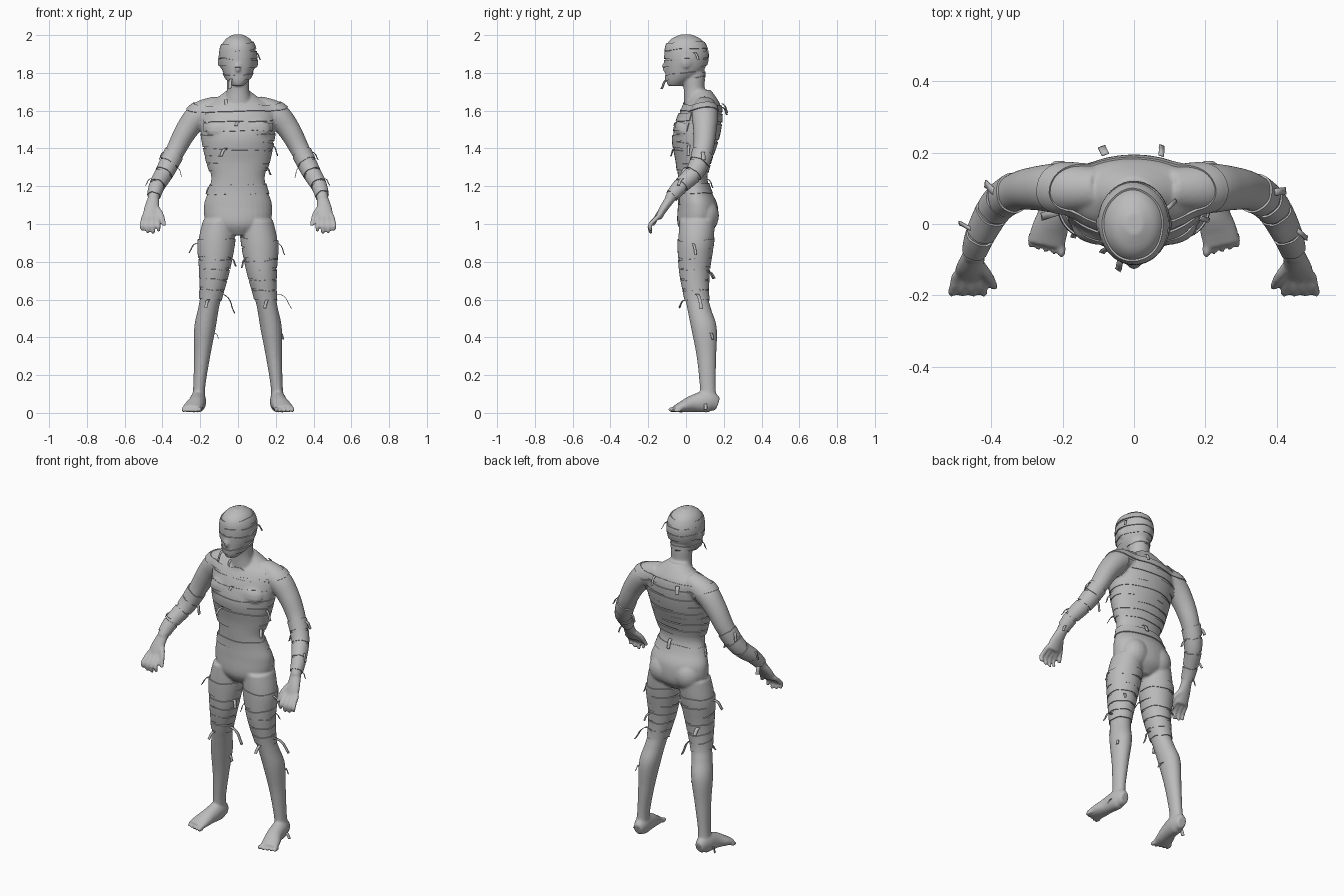
import bpy, bmesh, math, random
from mathutils import Vector

random.seed(4)
if "Cube" in bpy.data.objects:
    bpy.data.objects.remove(bpy.data.objects["Cube"])

cloth = bpy.data.materials.new("grey_cloth")
cloth.use_nodes = True
GREY = (0.5, 0.5, 0.5, 1)
cloth.diffuse_color = GREY
cloth.node_tree.nodes["Principled BSDF"].inputs["Base Color"].default_value = GREY


class Path:
    """Smooth tube through stations (x, y, z, radius across, radius deep)."""

    def __init__(self, stations, side=1, flat=True):
        self.s = [Vector(p) for p in stations]
        self.side, self.flat = side, flat

    def sample(self, t):
        last = len(self.s) - 1
        t = min(max(t, 0), last)
        i = min(int(t), last - 1)
        a, b, c, d = (self.s[min(max(i + k, 0), last)] for k in (-1, 0, 1, 2))
        f = t - i
        return b + (c - a) * (f / 2) + (a * 2 - b * 5 + c * 4 - d) * (f * f / 2) \
            + (b * 3 - a - c * 3 + d) * (f ** 3 / 2)

    def at(self, t, ang, off=0):
        p = self.sample(t)
        axis = Vector((0, 0, 1))
        if not self.flat:
            axis = Vector((self.sample(t + .05) - self.sample(t - .05))[:3]).normalized()
        u = (Vector((1, 0, 0)) - axis * axis.x).normalized()
        v = axis.cross(u)
        q = Vector(p[:3]) + u * (math.cos(ang) * (p[3] + off)) + v * (math.sin(ang) * (p[4] + off))
        q.x *= self.side
        return q

    def find(self, z):
        n = 20 * (len(self.s) - 1)
        return min((k / 20 for k in range(n + 1)), key=lambda t: abs(self.sample(t)[2] - z))


def skin(bm, grid, closed=True, caps=False):
    rows = [[bm.verts.new(p) for p in row] for row in grid]
    n = len(rows[0])
    for r, s in zip(rows, rows[1:]):
        for j in range(n if closed else n - 1):
            k = (j + 1) % n
            bm.faces.new((r[j], r[k], s[k], s[j]))
    if caps:
        bm.faces.new(rows[0])
        bm.faces.new(rows[-1])


def loft(bm, path, segs=32, steps=6):
    n = steps * (len(path.s) - 1)
    skin(bm, [[path.at(k / steps, math.tau * j / segs) for j in range(segs)]
              for k in range(n + 1)], caps=True)


def ball(bm, centre, size):
    made = bmesh.ops.create_uvsphere(bm, u_segments=20, v_segments=12, radius=1)["verts"]
    bmesh.ops.scale(bm, vec=size, verts=made)
    bmesh.ops.translate(bm, vec=centre, verts=made)


def finish(bm, name):
    bmesh.ops.recalc_face_normals(bm, faces=bm.faces)
    for f in bm.faces:
        f.smooth = True
    mesh = bpy.data.meshes.new(name)
    bm.to_mesh(mesh)
    bm.free()
    mesh.materials.append(cloth)
    ob = bpy.data.objects.new(name, mesh)
    bpy.context.collection.objects.link(ob)
    return ob


# Shapes of the main body parts
torso = Path([(0, .05, .94, .07, .06), (0, .06, 1, .165, .105), (0, .062, 1.1, .18, .105),
              (0, .045, 1.18, .155, .085), (0, .035, 1.25, .142, .078), (0, .04, 1.33, .165, .09),
              (0, .05, 1.45, .19, .12), (0, .07, 1.55, .2, .118), (0, .085, 1.62, .185, .1),
              (0, .09, 1.67, .11, .07), (0, .08, 1.71, .055, .05)])
head = Path([(0, -.06, 1.73, .03, .035), (0, -.04, 1.76, .055, .065), (0, -.012, 1.8, .078, .096),
             (0, 0, 1.85, .092, .11), (0, .003, 1.9, .096, .113), (0, 0, 1.945, .087, .104),
             (0, 0, 1.98, .064, .078), (0, 0, 2.003, .025, .03)])
neck = Path([(0, .06, 1.62, .08, .07), (0, .045, 1.7, .06, .056),
             (0, .04, 1.77, .06, .06), (0, .035, 1.84, .06, .06)])
collar = Path([(0, .085, 1.57, .26, .125), (0, .09, 1.68, .2, .1)])
LEG = [(.1, .06, 1.02, .085, .095), (.115, .052, .9, .095, .092), (.125, .045, .75, .076, .077),
       (.143, .055, .62, .058, .063), (.157, .07, .55, .055, .063), (.175, .095, .45, .057, .068),
       (.19, .108, .3, .043, .052), (.205, .115, .14, .032, .042), (.21, .12, .05, .035, .045)]
FOOT = [(.206, .168, .045, .026, .034), (.21, .12, .06, .042, .058), (.22, .04, .05, .045, .046),
        (.237, -.02, .032, .052, .03), (.246, -.06, .021, .052, .018)]
ARM = [(.1, .1, 1.62, .06, .06), (.2, .1, 1.58, .068, .07), (.27, .1, 1.5, .06, .062),
       (.33, .09, 1.39, .051, .053), (.385, .05, 1.28, .045, .045), (.43, -.03, 1.2, .037, .037),
       (.45, -.09, 1.13, .029, .028)]
PALM = [(.445, -.075, 1.145, .029, .027), (.458, -.12, 1.08, .04, .022), (.462, -.147, 1.03, .044, .017)]
THUMB = [(.435, -.11, 1.09, .016, .016), (.405, -.15, 1.045, .014, .014), (.39, -.178, .99, .01, .01)]
limbs = {(s, n): Path(p, s, n == "leg") for s in (1, -1) for n, p in (("leg", LEG), ("arm", ARM))}

# Body: all parts blended into one smooth skin
bm = bmesh.new()
for part in (torso, head, neck):
    loft(bm, part)
ball(bm, (0, -.108, 1.825), (.014, .016, .025))
ball(bm, (0, -.09, 1.785), (.03, .018, .012))
for side in (1, -1):
    ball(bm, (side * .08, .095, 1.045), (.085, .08, .09))
    ball(bm, (side * .08, -.01, 1.5), (.09, .045, .06))
    ball(bm, (side * .09, .0, 1.86), (.012, .025, .035))
    loft(bm, limbs[side, "leg"])
    loft(bm, limbs[side, "arm"])
    for stations in (FOOT, PALM, THUMB):
        loft(bm, Path(stations, side, False), 20)
    for i in range(4):
        x, drop = .428 + i * .023, .012 * abs(i - 1.3)
        tip = x + (i - 1) * .006
        loft(bm, Path([(x, -.14, 1.045, .013, .013), (tip, -.19, .995, .012, .012),
                       (tip - .003, -.185, .944 + drop, .009, .009)], side, False), 12)
    for i in range(5):
        big = .014 if i == 0 else .01
        ball(bm, (side * (.203 + i * .0215), -.07 + i * .006, big + .003), (big * .9, .026, big))
body = finish(bm, "body")
remesh = body.modifiers.new("blend", "REMESH")
remesh.mode, remesh.voxel_size, remesh.use_smooth_shade = "VOXEL", .007, True
soften = body.modifiers.new("soften", "SMOOTH")
soften.factor, soften.iterations = .5, 4


def wraps(name, path, bands, arcs=((0, 360),)):
    """Bandage bands hugging the body between pairs of heights."""
    bm = bmesh.new()
    for low, high in bands:
        lean, turn = random.uniform(-.012, .012), random.uniform(0, math.tau)
        for a, b in arcs:
            closed = b - a == 360
            segs = 56 if closed else 28
            angs = [math.radians(a + (b - a) * j / segs) for j in range(segs + (not closed))]
            grid = []
            for k in range(5):
                z = low + (high - low) * k / 4
                t = path.find(z)
                row = []
                for g in angs:
                    p = path.at(t, g, .008)
                    p.z += lean * math.cos(g + turn) + .002 * math.sin(g * 5 + turn)
                    row.append(p)
                grid.append(row)
            skin(bm, grid, closed)
    ob = finish(bm, name)
    hug = ob.modifiers.new("hug", "SHRINKWRAP")
    hug.target, hug.wrap_mode, hug.offset = body, "ABOVE_SURFACE", .002
    thick = ob.modifiers.new("thickness", "SOLIDIFY")
    thick.thickness, thick.offset = .007, 0
    ob.modifiers.new("crisp_edges", "EDGE_SPLIT").split_angle = math.radians(40)


def stack(low, high, count):
    step = (high - low) / count
    return [(low + i * step, low + (i + .88) * step) for i in range(count)]


# Bandage bands
wraps("head_wraps", head, stack(1.835, 1.965, 3) + [(1.765, 1.795)])
wraps("chest_wraps", torso, stack(1.28, 1.48, 5))
wraps("upper_chest_wraps", torso, stack(1.49, 1.59, 2), ((205, 335), (25, 155)))
wraps("waist_wraps", torso, [(1.16, 1.21)])
wraps("collar_wrap", collar, [(1.6, 1.64)])
for (side, kind), path in limbs.items():
    label = "left_" if side > 0 else "right_"
    if kind == "leg":
        wraps(label + "thigh_wraps", path, stack(.6, .93, 6))
    else:
        wraps(label + "forearm_wraps", path, stack(1.15, 1.38, 4))

# Loose cloth ends: height, angle in degrees, length
def strips(name, path, ends):
    bm = bmesh.new()
    for z, ang, length in ends:
        t, g = path.find(z), math.radians(ang)
        p = path.at(t, g)
        out = (path.at(t, g, .1) - p).normalized()
        across = out.cross(Vector((0, 0, 1))).normalized()
        wide = across * random.uniform(.006, .011)
        heading = out + across * random.uniform(-.5, .5) + Vector((0, 0, random.uniform(-.2, .3)))
        grid = []
        for k in range(8):
            grid.append((p - wide, p + wide))
            bend = Vector((0, 0, -.3)) + out * (.25 if k > 4 else -.1)
            heading = (heading + bend).normalized()
            p = p + heading * (length / 7)
        skin(bm, grid, closed=False)
    ob = finish(bm, name)
    ob.modifiers.new("thickness", "SOLIDIFY").thickness = .003


strips("head_strips", head, [(1.91, 20, .06), (1.77, 235, .07)])
strips("torso_strips", torso, [(1.42, -15, .07), (1.3, -20, .06), (1.2, 185, .05),
                               (1.54, -90, .03), (1.4, -110, .06), (1.24, 80, .06), (1.66, 240, .06)])
strips("collar_strips", collar, [(1.64, 10, .07), (1.64, 175, .07), (1.64, 70, .06), (1.62, 110, .05)])
for (side, kind), path in limbs.items():
    label = "left_" if side > 0 else "right_"
    if kind == "leg":
        ends = [(.9, -10, .08), (.82, 200, .06), (.63, 190 if side < 0 else 0, .13),
                (.75, 60, .06), (.6, -80, .06), (.42, 180 if side < 0 else 30, .04), (.05, -20, .05)]
    else:
        ends = [(1.36, 0, .06), (1.32, 190, .06), (1.22, 30, .06), (1.16, -60, .05)]
    strips(label + kind + "_strips", path, ends)
